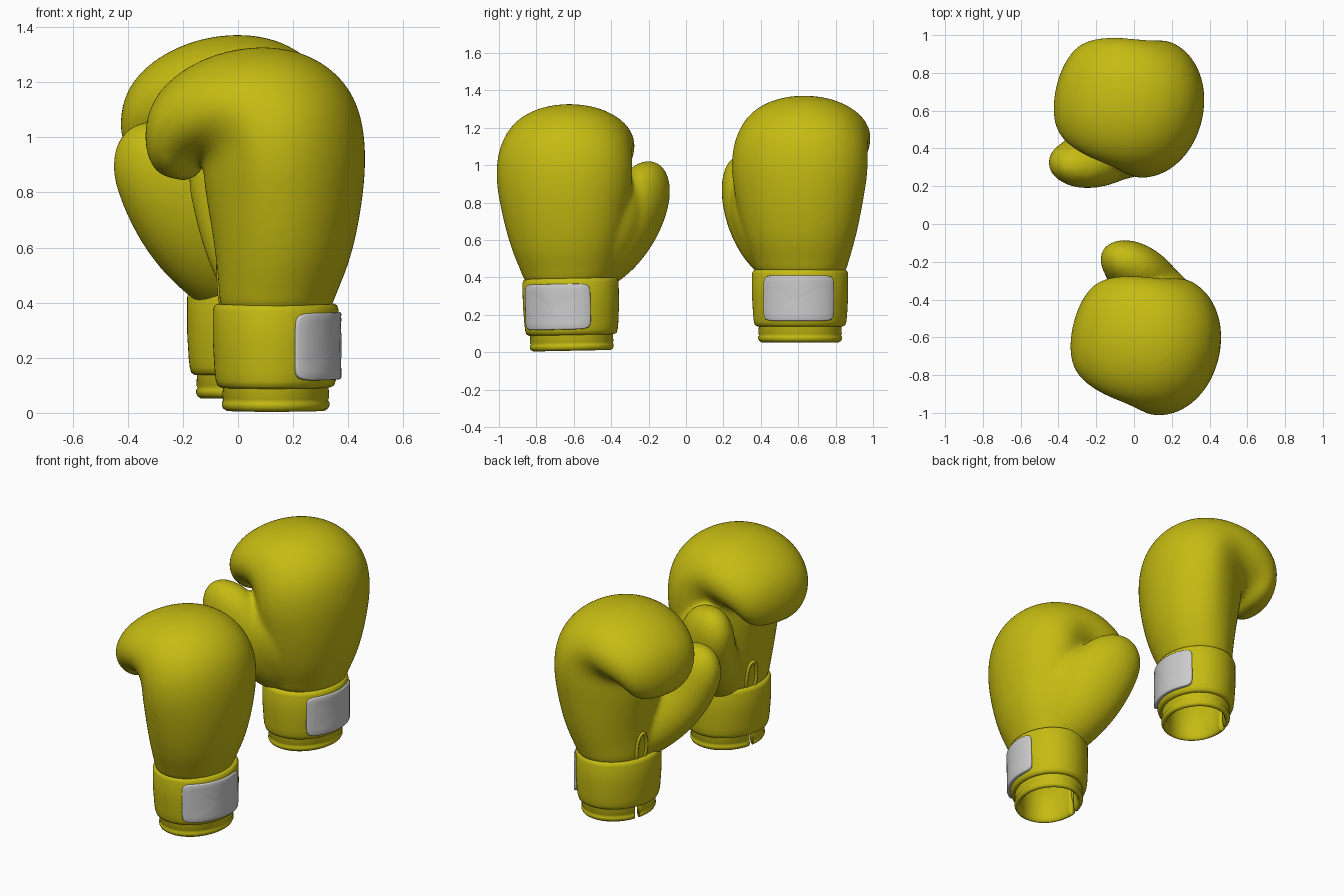
import bpy, bmesh
from math import sin, cos, pi, radians
from mathutils import Vector, Matrix

if "Cube" in bpy.data.objects:
    bpy.data.objects.remove(bpy.data.objects["Cube"])

yellow = bpy.data.materials.new("yellow_leather")
yellow.diffuse_color = (0.56, 0.5, 0.006, 1)
yellow.use_nodes = True
yellow.node_tree.nodes["Principled BSDF"].inputs["Base Color"].default_value = yellow.diffuse_color
CUFF_A, CUFF_B = 0.222, 0.255          # cuff half sizes in x and y


def add_rings(bm, rings, wrap=False, cap=True):
    """Skin a list of equal-length point rings."""
    vs = [[bm.verts.new(p) for p in r] for r in rings]
    n = len(rings[0])
    pairs = list(zip(vs, vs[1:])) + ([(vs[-1], vs[0])] if wrap else [])
    for a, b in pairs:
        for i in range(n):
            j = (i + 1) % n
            bm.faces.new((a[i], a[j], b[j], b[i]))
    if cap and not wrap:
        for r in (vs[0], vs[-1]):
            c = bm.verts.new(sum((v.co for v in r), Vector()) / n)
            for i in range(n):
                bm.faces.new((r[i], r[(i + 1) % n], c))


def finish(bm, name, mat=yellow):
    bmesh.ops.recalc_face_normals(bm, faces=bm.faces[:])
    me = bpy.data.meshes.new(name)
    bm.to_mesh(me)
    bm.free()
    for p in me.polygons:
        p.use_smooth = True
    if mat:
        me.materials.append(mat)
    ob = bpy.data.objects.new(name, me)
    bpy.context.collection.objects.link(ob)
    return ob


def on_cuff(ang, off, z):
    return Vector(((CUFF_A + off) * cos(ang), (CUFF_B + off) * sin(ang), z))


def sweep(name, profile, a0=0, a1=360, n=64):
    """Carry a closed (offset, z) profile around the cuff ellipse."""
    full = a1 - a0 == 360
    steps = n if full else n + 1
    rings = [[on_cuff(radians(a0 + (a1 - a0) * i / n), o, z) for o, z in profile]
             for i in range(steps)]
    bm = bmesh.new()
    add_rings(bm, rings, wrap=full)
    return finish(bm, name)


def pad(name, a0, a1, z0, z1, h, mat):
    """Rounded-rectangle pad bent around the cuff."""
    rings = []
    for t, off in ((1, -0.02), (1, h * .5), (.985, h * .85), (.95, h), (.75, h), (.5, h), (.25, h), (.04, h)):
        ring = []
        for i in range(72):
            c, s = cos(2 * pi * i / 72), sin(2 * pi * i / 72)
            k = t / (abs(c) ** 9 + abs(s) ** 9) ** (1 / 9)
            ring.append(on_cuff(radians((a0 + a1) / 2 + (a1 - a0) / 2 * c * k), off,
                                (z0 + z1) / 2 + (z1 - z0) / 2 * s * k))
        rings.append(ring)
    bm = bmesh.new()
    add_rings(bm, rings)
    return finish(bm, name, mat)


# palm x, z / back x, z / half width in y / narrowing toward the palm
HAND = [(-.20, .35, .20, .35, .235, 0), (-.20, .42, .215, .42, .25, 0), (-.207, .52, .262, .52, .29, .03),
        (-.225, .65, .298, .66, .328, .1), (-.245, .75, .322, .82, .355, .18),
        (-.258, .83, .328, .97, .376, .23), (-.26, .87, .30, 1.13, .375, .25),
        (-.26, .893, .21, 1.25, .362, .2), (-.262, .902, .06, 1.327, .345, .1),
        (-.27, .90, -.14, 1.328, .332, 0), (-.283, .89, -.32, 1.262, .305, 0),
        (-.292, .872, -.445, 1.15, .268, 0), (-.30, .852, -.478, 1.01, .225, 0),
        (-.318, .84, -.46, .91, .165, 0), (-.345, .837, -.43, .865, .09, 0)]
# centre x, y, z / thickness / width
THUMB = [(0, .03, .40, .13, .15), (-.04, .135, .49, .165, .195), (-.10, .23, .60, .17, .22),
         (-.17, .31, .72, .155, .215), (-.235, .358, .83, .137, .19), (-.282, .375, .91, .115, .16),
         (-.305, .377, .97, .08, .105), (-.315, .375, 1.0, .035, .045)]
WEB = [(.05, .08, .42, .12, .12), (0, .19, .58, .142, .19), (-.04, .255, .70, .145, .215),
       (-.085, .30, .81, .112, .19), (-.115, .315, .89, .06, .11)]


def build_mitt(name):
    bm = bmesh.new()
    n = 28
    rings = []
    for xi, zi, xo, zo, w, taper in HAND:
        a, b = Vector((xi, -.01, zi)), Vector((xo, -.01, zo))
        ring = []
        for i in range(n):
            c, s = cos(2 * pi * i / n), sin(2 * pi * i / n)
            k = 1 / (abs(c) ** 2.05 + abs(s) ** 2.05) ** (1 / 2.05)
            ring.append((a + b) / 2 + (b - a) / 2 * c * k
                        + Vector((0, w * s * k * (1 + taper * min(c, 0)), 0)))
        rings.append(ring)
    add_rings(bm, rings)
    # thumb and the web that joins it to the hand
    for path, lean in ((THUMB, .1), (WEB, .4)):
        rings = []
        for i, (x, y, z, th, w) in enumerate(path):
            p, q = path[max(i - 1, 0)], path[min(i + 1, len(path) - 1)]
            t = (Vector(q[:3]) - Vector(p[:3])).normalized()
            e1 = Vector((lean, .95, 0))
            e1 = (e1 - t * e1.dot(t)).normalized()
            e2 = t.cross(e1)
            rings.append([Vector((x, y, z)) + e1 * th * cos(2 * pi * j / n) + e2 * w * sin(2 * pi * j / n)
                          for j in range(n)])
        add_rings(bm, rings)
    ob = finish(bm, name)
    # fuse hand and thumb into one padded skin
    m = ob.modifiers.new("subdivide", 'SUBSURF')
    m.levels = m.render_levels = 2
    m = ob.modifiers.new("fuse", 'REMESH')
    m.mode, m.voxel_size, m.use_smooth_shade = 'VOXEL', 0.013, True
    m = ob.modifiers.new("soften", 'SMOOTH')
    m.factor, m.iterations = 0.5, 18
    return ob


def build_glove(side, pose):
    mitt = build_mitt(side + "_mitt")
    parts = [mitt]
    # wrist cuff
    parts.append(sweep(side + "_cuff", [
        (-.05, .375), (-.03, .388), (-.012, .392), (-.002, .386), (.004, .37), (.004, .25), (-.002, .15),
        (-.006, .115), (-.012, .096), (-.026, .088), (-.045, .092), (-.052, .12)]))
    # lining with rolled hem, split on the palm side
    parts.append(sweep(side + "_lining", [
        (-.036, .15), (-.03, .05), (-.035, .042), (-.029, .034), (-.029, .022), (-.034, .012), (-.046, .004),
        (-.056, .012), (-.062, .03), (-.064, .06), (-.064, .36), (-.052, .36)], -170, 180))
    # grey closure patch
    parts.append(pad(side + "_patch", -56, 36, .118, .362, .014, None))
    # raised rim of the palm slit, laid on the mitt surface
    bpy.context.view_layer.update()
    dg = bpy.context.evaluated_depsgraph_get()
    path = []
    for i in range(32):
        t = 2 * pi * i / 32
        y, z = .036 * sin(t), .445 + .1 * cos(t)
        hit, loc, _, _ = mitt.ray_cast(Vector((-1, y, z)), Vector((1, 0, 0)), depsgraph=dg)
        path.append(loc.copy() if hit else Vector((-.2, y, z)))
    rings = []
    for i, p in enumerate(path):
        t = (path[(i + 1) % 32] - path[i - 1]).normalized()
        e1 = Vector((-1, 0, 0))
        e2 = t.cross(e1).normalized()
        rings.append([p + (e1 * cos(2 * pi * j / 8) + e2 * sin(2 * pi * j / 8)) * .011 for j in range(8)])
    bm = bmesh.new()
    add_rings(bm, rings, wrap=True)
    parts.append(finish(bm, side + "_slit_rim"))
    # place the finished glove
    for ob in parts:
        ob.data.transform(pose)
        if pose.determinant() < 0:
            ob.data.flip_normals()


turn = radians(14)
build_glove("near", Matrix.Translation((.137, -.61, .004)) @ Matrix.Rotation(.02, 4, 'X')
            @ Matrix.Rotation(-turn, 4, 'Z'))
build_glove("far", Matrix.Translation((.043, .61, .049)) @ Matrix.Diagonal((1, -1, 1, 1))
            @ Matrix.Rotation(turn, 4, 'Z'))
